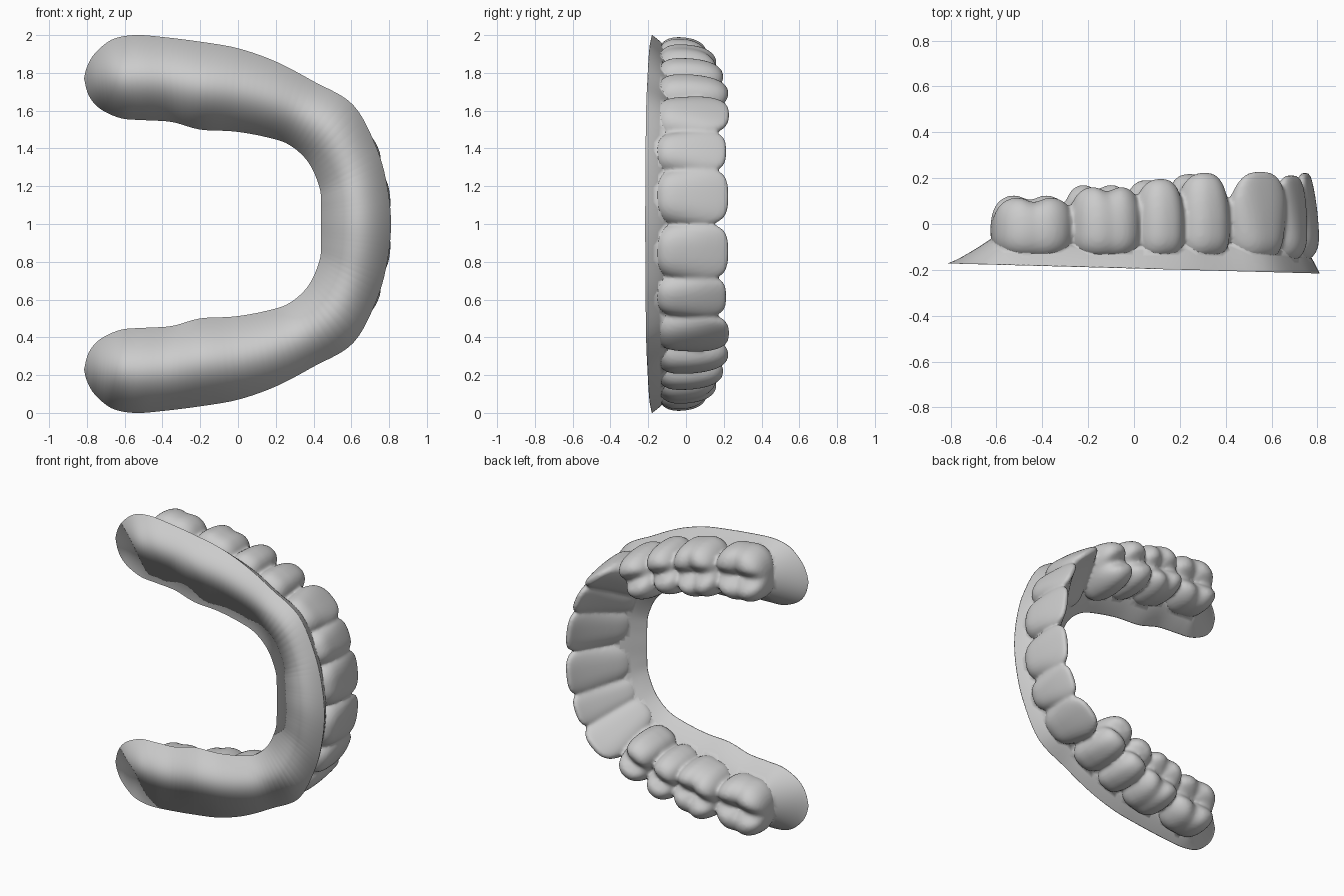
import bpy, bmesh
from math import sin, cos, pi, radians, exp, copysign
from mathutils import Vector

if "Cube" in bpy.data.objects:
    bpy.data.objects.remove(bpy.data.objects["Cube"])


def base_y(x):
    return -0.194 - 0.027 * x


def finish(bm, name):
    bmesh.ops.remove_doubles(bm, verts=bm.verts, dist=1e-5)
    bmesh.ops.recalc_face_normals(bm, faces=bm.faces)
    me = bpy.data.meshes.new(name)
    bm.to_mesh(me)
    bm.free()
    me.shade_smooth()
    ob = bpy.data.objects.new(name, me)
    ob.location.z = 1.0
    bpy.context.collection.objects.link(ob)
    mod = ob.modifiers.new("mirror", 'MIRROR')
    mod.use_axis = (False, False, True)
    return ob


def smooth_path(pts, n):
    p = [Vector(q) for q in pts]
    p = [Vector((p[1].x, -p[1].y))] + p + [p[-1]]
    out = []
    for i in range(1, len(p) - 2):
        a, b, c, d = p[i - 1:i + 3]
        for k in range(n):
            t = k / n
            out.append(0.5 * (2 * b + (c - a) * t + (2 * a - 5 * b + 4 * c - d) * t * t
                              + (3 * b - a - 3 * c + d) * t ** 3))
    out[0].y = 0
    return out + [p[-2]]


# Gum: half arch lofted between outer and inner outline, flat fitting face
outer = [(.81, 0), (.79, .2), (.735, .4), (.61, .63), (.4, .755), (.2, .86), (0, .93),
         (-.2, .965), (-.4, .99), (-.55, 1), (-.67, .975), (-.76, .90), (-.80, .83), (-.815, .77)]
inner = [(.44, 0), (.44, .1), (.43, .2), (.37, .33), (.27, .42), (.15, .46), (-.02, .49),
         (-.2, .5), (-.35, .54), (-.5, .55), (-.62, .56), (-.73, .61), (-.79, .68), (-.815, .77)]
bm = bmesh.new()
rows = []
for o, i in zip(smooth_path(outer, 5), smooth_path(inner, 5)):
    width = min(1, ((o - i).length / 0.38) ** 2)
    row = []
    for k in range(21):
        u = -cos(pi * k / 20)
        q = o.lerp(i, (u + 1) / 2)
        fade = min(width, max(0, min(1, (q.x + .815) / .25)) ** 1.2)
        skew = 1 - .4 * u * max(0, min(1, q.x / .5))
        row.append(bm.verts.new((q.x, base_y(q.x) + 0.155 * fade * skew * (1 - u * u), q.y)))
    rows.append(row)
for r, s in zip(rows, rows[1:]):
    for k in range(20):
        vs = list(dict.fromkeys((r[k], r[k + 1], s[k + 1], s[k])))
        bm.faces.new(vs)
    bm.faces.new((r[0], r[20], s[20], s[0]))
gum = finish(bm, "gum_with_teeth")


# Teeth: rounded blocks, crown shaped by grooves or thinned to a biting edge
def crown_height(kind, p, q):
    groove = exp(-(q / .25) ** 2)
    if kind == 'molar':
        return -.05 * groove - .025 * exp(-(p / .25) ** 2) + .012 * exp(-((q + .6) / .3) ** 2)
    if kind == 'premolar':
        return -.05 * groove - .035 * p * p - .012 * max(0, -q)
    if kind == 'canine':
        return -.04 * p * p
    return -.01 * p * p


def tooth(bm, kind, pos, angle, a, b, top):
    front = kind in ('canine', 'incisor')
    n = Vector((cos(radians(angle)), sin(radians(angle))))
    t = Vector((-n.y, n.x))
    mid, bottom = -0.03, -0.175 if front else -0.16
    rings, NR, NS = [], 28, 48
    for i in range(NR + 1):
        f = pi * i / NR
        e = .45 if i <= NR / 2 else .6
        r = max(0, sin(f)) ** e if 0 < i < NR else 0
        h = copysign(abs(cos(f)) ** .75, cos(f))
        ring = []
        for j in range(NS if r else 1):
            g = 2 * pi * j / NS
            p = r * copysign(abs(cos(g)) ** .8, cos(g))
            q = r * copysign(abs(sin(g)) ** .8, sin(g))
            if h >= 0:
                y = mid + h * (top + crown_height(kind, p, q) - mid)
            else:
                y = mid + h * (mid - bottom)
            v = max(0, (y - bottom) / (top - bottom))
            side, along = q * b, p * a
            if kind == 'molar':
                side *= 1 - .04 * exp(-(p / .25) ** 2)
            if front:
                thick = .17 + .88 * max(0, 1 - v) ** 1.2
                side = b - (b - side) * thick - .035 * v * v
                along *= .9 + .12 * min(1, v * 1.4)
            else:
                side *= 1 - .12 * max(0, v - .45)
            c = Vector(pos) + n * (side - b) + t * along
            ring.append(bm.verts.new((c.x, y, c.y)))
        rings.append(ring)
    for r, s in zip(rings, rings[1:]):
        for j in range(NS):
            k = (j + 1) % NS
            vs = [r[j % len(r)], r[k % len(r)], s[k % len(s)], s[j % len(s)]]
            bm.faces.new(list(dict.fromkeys(vs)))


bm = bmesh.new()
for args in (('incisor', (.808, .155), 7, .162, .165, .224),     # central incisor
             ('incisor', (.743, .41), 24, .128, .165, .213),     # lateral incisor
             ('canine', (.592, .627), 50, .152, .175, .23),
             ('premolar', (.352, .775), 62, .124, .165, .23),
             ('premolar', (.155, .867), 66, .114, .17, .203),
             ('molar', (-.09, .943), 75, .164, .188, .172),
             ('molar', (-.425, .99), 84, .18, .188, .124)):
    tooth(bm, *args)
teeth = finish(bm, "teeth")
teeth.modifiers["mirror"].use_mirror_merge = False

# Soften the teeth into one row, then fuse it with the gum
rem = teeth.modifiers.new("blend", 'REMESH')
rem.mode = 'VOXEL'
rem.voxel_size = 0.011
rem.use_smooth_shade = True
soft = teeth.modifiers.new("soften", 'SMOOTH')
soft.factor = 0.5
soft.iterations = 4
fuse = gum.modifiers.new("fuse", 'BOOLEAN')
fuse.operation = 'UNION'
fuse.solver = 'EXACT'
fuse.object = teeth
teeth.hide_render = True
teeth.hide_set(True)
